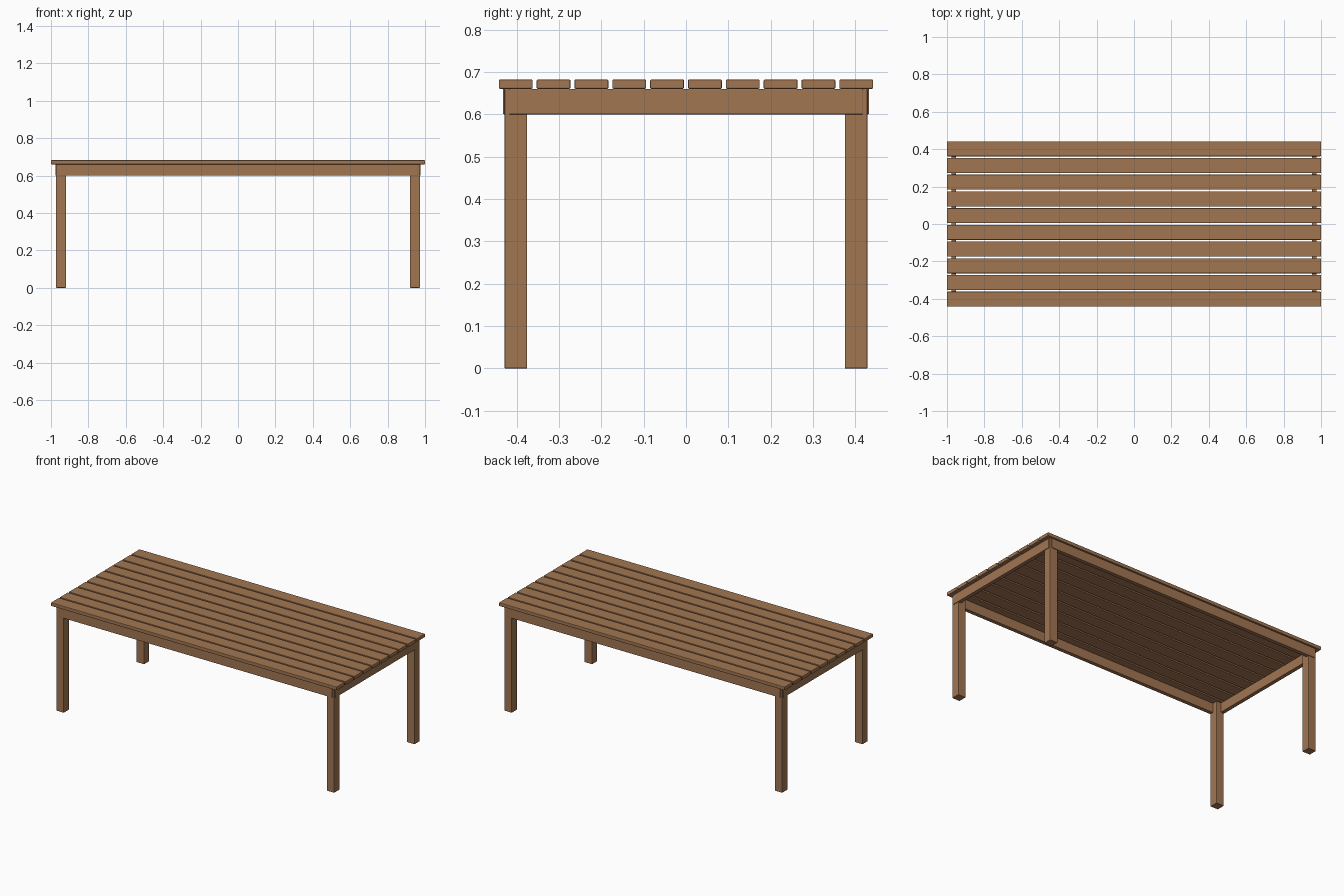
import bpy

if "Cube" in bpy.data.objects:
    bpy.data.objects.remove(bpy.data.objects["Cube"])

wood = bpy.data.materials.new("brown_wood")
wood.diffuse_color = (0.36, 0.18, 0.085, 1)
wood.use_nodes = True
wood.node_tree.nodes["Principled BSDF"].inputs["Base Color"].default_value = wood.diffuse_color


def box(name, lo, hi, bevel=0.002):
    """Softly bevelled timber between two opposite corners."""
    centre = [(a + b) / 2 for a, b in zip(lo, hi)]
    bpy.ops.mesh.primitive_cube_add(size=1, location=centre)
    ob = bpy.context.object
    ob.name = name
    ob.data.name = name
    ob.scale = [b - a for a, b in zip(lo, hi)]
    bpy.ops.object.transform_apply(location=False, rotation=False, scale=True)
    mod = ob.modifiers.new("soft_edges", 'BEVEL')
    mod.width = bevel
    mod.segments = 2
    ob.data.materials.append(wood)
    return ob


def span(sign, a, b):
    return sorted((sign * a, sign * b))


# Table top slats
SLATS, WIDTH, EDGE = 10, 0.08, 0.442
pitch = (2 * EDGE - WIDTH) / (SLATS - 1)
for i in range(SLATS):
    y = -EDGE + i * pitch
    box(f"top_slat_{i + 1}", (-1, y, 0.66), (1, y + WIDTH, 0.682), 0.003)

# Legs run up behind the aprons to the slats
for xn, sx in (("left", -1), ("right", 1)):
    for yn, sy in (("front", -1), ("back", 1)):
        x, y = span(sx, 0.92, 0.973), span(sy, 0.375, 0.428)
        box(f"{yn}_{xn}_leg", (x[0], y[0], 0), (x[1], y[1], 0.66))

# Long aprons
for name, s in (("front", -1), ("back", 1)):
    y = span(s, 0.407, 0.432)
    box(f"{name}_apron", (-0.962, y[0], 0.6), (0.962, y[1], 0.66))

# End aprons
for name, s in (("left", -1), ("right", 1)):
    x = span(s, 0.952, 0.977)
    box(f"{name}_apron", (x[0], -0.418, 0.6), (x[1], 0.418, 0.66))
